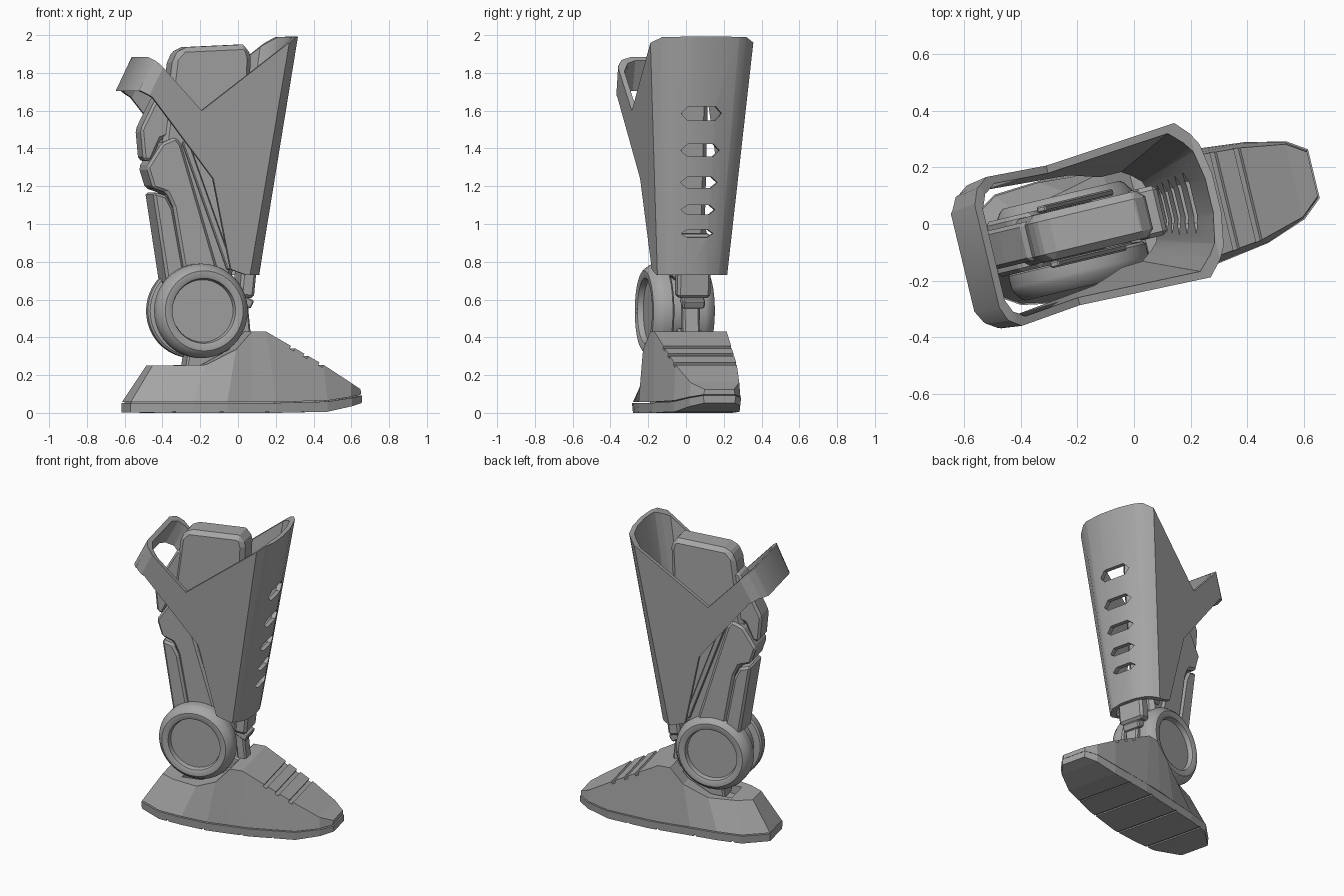
import bpy, bmesh, math
from mathutils import Matrix

if "Cube" in bpy.data.objects:
    bpy.data.objects.remove(bpy.data.objects["Cube"])

grey = bpy.data.materials.new("mid grey")
grey.use_nodes = True
COLOUR = (0.38, 0.38, 0.38, 1)
grey.diffuse_color = COLOUR
grey.node_tree.nodes["Principled BSDF"].inputs["Base Color"].default_value = COLOUR
PLACE = Matrix.Translation((0, 0.028, 0)) @ Matrix.Rotation(math.radians(13.5), 4, "Z")


def loft(name, rings):
    """Solid skin through rings of equal point count, capped at both ends."""
    bm = bmesh.new()
    loops = [[bm.verts.new(p) for p in ring] for ring in rings]
    n = len(loops[0])
    for a, b in zip(loops, loops[1:]):
        for i in range(n):
            j = (i + 1) % n
            bm.faces.new((a[i], a[j], b[j], b[i]))
    bm.faces.new(loops[0][::-1])
    bm.faces.new(loops[-1])
    bmesh.ops.recalc_face_normals(bm, faces=bm.faces)
    mesh = bpy.data.meshes.new(name)
    bm.to_mesh(mesh)
    bm.free()
    mesh.materials.append(grey)
    obj = bpy.data.objects.new(name, mesh)
    bpy.context.collection.objects.link(obj)
    return obj


def plate(name, outline, half, bevel=0.0, mid=0.0):
    """Side outline (length, height) extruded across the leg."""
    obj = loft(name, [[(u, mid + s * half, z) for u, z in outline] for s in (-1, 1)])
    if bevel:
        mod = obj.modifiers.new("bevel", "BEVEL")
        mod.width = bevel
        mod.limit_method = "ANGLE"
    return obj


def box(name, u, z, du, dz, half, tilt=0.0, bevel=0.0, mid=0.0):
    c, s = math.cos(tilt), math.sin(tilt)
    corners = [(-du, -dz), (du, -dz), (du, dz), (-du, dz)]
    return plate(name, [(u + a * c - b * s, z + a * s + b * c) for a, b in corners],
                 half, bevel, mid)


def boolean(obj, cutter, operation="DIFFERENCE"):
    mod = obj.modifiers.new("cut", "BOOLEAN")
    mod.operation, mod.object, mod.solver = operation, cutter, "EXACT"
    bpy.context.view_layer.objects.active = obj
    bpy.ops.object.modifier_apply(modifier=mod.name)
    bpy.data.objects.remove(cutter)


def mirrored(half_ring):
    """Complete a ring from its left half (points ordered front to back)."""
    return half_ring + [(u, -v, z) for u, v, z in reversed(half_ring)]


def smooth(obj, angle=30):
    bpy.ops.object.select_all(action="DESELECT")
    obj.select_set(True)
    bpy.context.view_layer.objects.active = obj
    bpy.ops.object.shade_smooth_by_angle(angle=math.radians(angle))


# Shin guard: hollow tapering tube trimmed by its side outline
def tube_ring(z, wall):
    t = (z - 0.73) / 1.27
    w = 0.19 + 0.093 * t - wall
    f = 0.085 + 0.2 * t - wall
    b = -0.625 + (z - 1.71) * 0.5 + wall * 1.2
    ring = mirrored([(f + 0.02, 0.25 * w, z), (f, 0.66 * w, z), (f - 0.025, 0.82 * w, z),
                     (f - 0.065, w, z), (b + 0.09, w, z), (b + 0.03, 0.88 * w, z),
                     (b, 0.68 * w, z)])
    return [(u, v + 0.03 * u, z) for u, v, z in ring]


shell = loft("shin_guard", [tube_ring(z, 0) for z in (0.6, 2.1)])
boolean(shell, loft("hollow", [tube_ring(z, 0.028) for z in (0.55, 2.15)]))
trim = [(0.5, 2.0), (0.26, 1.99), (0.2, 1.95), (-0.26, 1.6), (-0.5, 1.855), (-0.54, 1.885),
        (-0.65, 1.9), (-0.8, 1.8), (-0.64, 1.705), (-0.59, 1.705), (-0.53, 1.67),
        (-0.19, 1.24), (-0.085, 0.76), (0, 0.73), (0.5, 0.73)]
boolean(shell, plate("trim", trim, 0.6), "INTERSECT")
for z, length, height in ((1.585, 0.11, 0.037), (1.39, 0.105, 0.033), (1.22, 0.1, 0.029),
                          (1.075, 0.093, 0.026), (0.95, 0.087, 0.022)):
    ends = [(-length, 0), (0.035 - length, -height), (length - 0.035, -height),
            (length, 0), (length - 0.035, height), (0.035 - length, height)]
    slot = loft("slot", [[(u, v, z + h) for v, h in ends] for u in (0.0, 0.5)])
    boolean(shell, slot)
smooth(shell)

# Calf core and its layered plates
plate("calf_core", [(-0.38, 1.8), (-0.37, 1.88), (-0.32, 1.935), (0.01, 1.95), (0.04, 1.935),
                    (0.055, 1.88), (0.045, 1.65), (-0.05, 0.7), (-0.33, 0.7), (-0.43, 1.4)],
      0.085, 0.026)
plate("mid_back_plate", [(-0.52, 1.3), (-0.435, 1.43), (-0.36, 1.46), (-0.33, 1.42),
                         (-0.12, 0.72), (-0.31, 0.72), (-0.375, 1.09), (-0.41, 1.165),
                         (-0.485, 1.19)], 0.1, 0.014)
plate("lower_back_plate", [(-0.485, 1.17), (-0.41, 1.15), (-0.375, 1.08), (-0.3, 0.68),
                           (-0.408, 0.68)], 0.1, 0.014)
plate("upper_back_plate", [(-0.545, 1.5), (-0.53, 1.34), (-0.49, 1.33), (-0.435, 1.45),
                           (-0.355, 1.48), (-0.335, 1.78), (-0.395, 1.78), (-0.48, 1.63)],
      0.07, 0.014)
for side in (-1, 1):
    box("calf_strut", -0.19, 1.1, 0.018, 0.36, 0.012, math.radians(20), 0.006, side * 0.1)

# Shin strut and ankle linkage
box("shin_strut", 0.045, 0.78, 0.04, 0.17, 0.09, -0.1, 0.015)
box("shin_rod", 0.02, 0.5, 0.03, 0.14, 0.045, 0.1, 0.01, -0.01)
box("shin_rod_collar", 0.03, 0.59, 0.04, 0.025, 0.06, -0.5, 0.008)
plate("ankle_mount", [(-0.3, 0.22), (-0.28, 0.36), (-0.05, 0.45), (0.04, 0.42), (0.04, 0.22)],
      0.065, 0.01)

# Ankle wheel: two recessed drums on one hub, set slightly toward the right
half = [(0.132, 0.165), (0.162, 0.172), (0.167, 0.18), (0.167, 0.212), (0.157, 0.226),
        (0.127, 0.246), (0.112, 0.25), (0.07, 0.25), (0.06, 0.24), (0.055, 0.2)]
profile = [(-v, r) for v, r in half] + half[::-1]
turns = [math.tau * i / 48 for i in range(48)]
wheel = loft("ankle_wheel", [[(-0.232 + r * math.cos(a), v - 0.034, 0.54 + r * math.sin(a))
                              for a in turns] for v, r in profile])
smooth(wheel, 35)


# Foot upper: sections running heel to toe, each with its own sideways offset
def foot_section(ub, wb, zb, ut, wt, zt, mid):
    return [(ub, mid + wb, zb), (ut, mid + wt, zt), (ut, mid - wt, zt), (ub, mid - wb, zb)]


foot = loft("foot_upper", [foot_section(*s) for s in (
    (-0.61, 0.1, 0.058, -0.485, 0.07, 0.25, -0.01),
    (-0.46, 0.195, 0.058, -0.4, 0.12, 0.25, -0.012),
    (-0.3, 0.216, 0.058, -0.22, 0.165, 0.255, -0.022),
    (-0.12, 0.224, 0.058, -0.07, 0.212, 0.335, -0.034),
    (0.02, 0.222, 0.058, 0.02, 0.2, 0.43, -0.028),
    (0.15, 0.215, 0.058, 0.1, 0.197, 0.43, -0.028),
    (0.44, 0.18, 0.065, 0.42, 0.167, 0.255, -0.02),
    (0.58, 0.138, 0.085, 0.58, 0.132, 0.16, -0.01),
    (0.648, 0.085, 0.097, 0.648, 0.08, 0.125, -0.003))])
slope = -math.atan2(0.3, 0.55)
for u in (0.25, 0.325, 0.41):
    boolean(foot, box("groove", u, 0.43 - (u - 0.1) * 0.545, 0.013, 0.016, 0.3, slope))
boolean(foot, box("heel_socket", -0.19, 0.3, 0.17, 0.085, 0.085, 0.15))


# Sole slab with upturned toe and cross grooves
def sole_section(u, w, lo, hi, mid):
    return [(u, mid + w, lo), (u, mid + w + 0.006, hi),
            (u, mid - w - 0.006, hi), (u, mid - w, lo)]


sole = loft("sole", [sole_section(*s) for s in (
    (-0.612, 0.1, 0.003, 0.053, -0.01), (-0.46, 0.195, 0, 0.053, -0.012),
    (-0.3, 0.215, 0, 0.053, -0.022), (-0.12, 0.223, 0, 0.053, -0.034),
    (0.15, 0.214, 0, 0.053, -0.028), (0.44, 0.177, 0.006, 0.06, -0.02),
    (0.585, 0.135, 0.035, 0.08, -0.01), (0.653, 0.083, 0.052, 0.092, -0.003))])
for u in (-0.4, -0.15, 0.1, 0.3):
    boolean(sole, box("tread", u, 0, 0.008, 0.008, 0.5))
plate("sole_seam", [(-0.6, 0.045), (0.4, 0.045), (0.63, 0.08), (0.63, 0.11), (-0.6, 0.062)],
      0.08)

# Turn the whole leg slightly outward
for obj in bpy.context.collection.objects:
    if obj.type == "MESH" and grey.name in obj.data.materials:
        obj.data.transform(PLACE)
